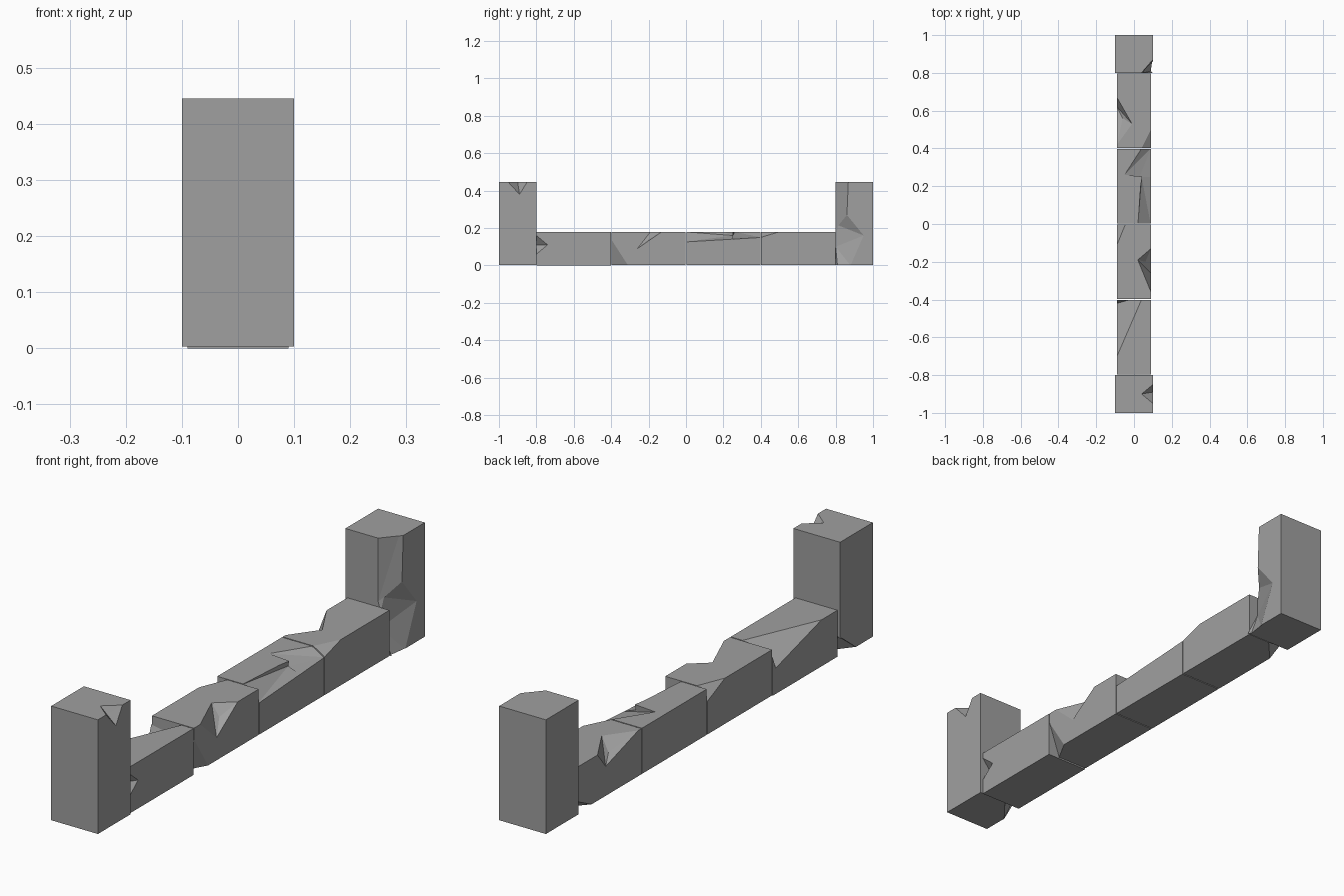
import bpy, bmesh
from mathutils import Vector

cube = bpy.data.objects.get("Cube")
if cube:
    bpy.data.objects.remove(cube)

# One stone colour
stone = bpy.data.materials.new("grey_stone")
stone.use_nodes = True
GREY = (0.35, 0.35, 0.35, 1)
stone.diffuse_color = GREY
stone.node_tree.nodes["Principled BSDF"].inputs["Base Color"].default_value = GREY


def add_object(name, bm):
    mesh = bpy.data.meshes.new(name)
    bm.to_mesh(mesh)
    bm.free()
    mesh.materials.append(stone)
    obj = bpy.data.objects.new(name, mesh)
    bpy.context.collection.objects.link(obj)
    return obj


def block(name, lo, hi):
    """Box between two opposite corners."""
    bm = bmesh.new()
    bmesh.ops.create_cube(bm, size=1)
    lo, hi = Vector(lo), Vector(hi)
    for v in bm.verts:
        v.co = (lo + hi) / 2 + v.co * (hi - lo)
    return add_object(name, bm)


def chip(obj, out, *points):
    """Break a piece off: the hull of the points, swept outwards."""
    bm = bmesh.new()
    for p in points:
        bm.verts.new(p)
        bm.verts.new(Vector(p) + Vector(out) * 0.15)
    res = bmesh.ops.convex_hull(bm, input=bm.verts)
    spare = {g for g in res["geom_interior"] + res["geom_unused"]
             if isinstance(g, bmesh.types.BMVert)}
    bmesh.ops.delete(bm, geom=list(spare), context='VERTS')
    bmesh.ops.recalc_face_normals(bm, faces=bm.faces)
    cutter = add_object(obj.name + "_chip_cutter", bm)
    cutter.hide_render = True
    cutter.hide_viewport = True
    cutter.display_type = 'WIRE'
    mod = obj.modifiers.new("chip", 'BOOLEAN')
    mod.operation, mod.solver, mod.object = 'DIFFERENCE', 'EXACT', cutter


# End pillars
TOP = 0.445
front_pillar = block("front_pillar", (-.1, -1, .003), (.1, -.8, TOP))
back_pillar = block("back_pillar", (-.1, .8, .003), (.1, 1, TOP))

# Row of four wall blocks
H = 0.18
W = 0.09
walls = [block(f"wall_block_{i + 1}", (-W, -.798 + .4 * i, 0 if i == 0 else .003),
               (W, -.402 + .4 * i, H)) for i in range(4)]

# Front pillar: nick in the top edge, broken lower corner
chip(front_pillar, (1, 0, 1), (.04, -.9, TOP), (.1, -.85, TOP), (.1, -.95, TOP),
     (.1, -.89, .38), (.07, -.89, .42))
chip(front_pillar, (-1, 1, -.4), (-.1, -.9, 0), (-.1, -.81, .07), (-.02, -.8, 0),
     (-.085, -.8, .08))

# Back pillar: long chamfer on the inner corner, wider scoop at the foot
chip(back_pillar, (1, -1, 0), (.04, .8, .5), (.1, .87, .5), (.1, .86, .26),
     (.04, .8, .2), (.07, .8, .1), (.1, .83, .1))
chip(back_pillar, (1, -1, 0), (.1, .86, .27), (.1, .95, .16), (.1, .88, 0),
     (.05, .8, .22), (.05, .8, .1), (.09, .81, 0), (.07, .86, .15))

# First wall block: long slope on the far edge, nick beside the pillar
chip(walls[0], (-1, .3, 1), (.04, -.4, H), (-.07, -.46, .166), (-W, -.7, H),
     (-W, -.42, .1), (-.02, -.4, .14))
chip(walls[0], (1, -1, 0), (W, -.8, .16), (W, -.8, .06), (W, -.74, .11),
     (.05, -.8, .11))

# Second wall block: notch, broken foot, sloped corner
chip(walls[1], (1, 0, 1), (.02, -.19, H), (W, -.13, H), (W, -.36, H),
     (W, -.26, .09), (.06, -.2, .14))
chip(walls[1], (1, -1, -.5), (W, -.4, .14), (W, -.38, .04), (W, -.31, 0),
     (.04, -.4, 0))
chip(walls[1], (-1, 1, 1), (-W, -.11, H), (-.045, 0, H), (-W, 0, .13))

# Third wall block: strip off the near top edge, wider at one end
chip(walls[2], (1, 0, 1), (.02, -.01, H), (W, -.01, .125), (.035, .2, H),
     (.04, .25, .16), (W, .41, .15), (.07, .41, H))
chip(walls[2], (1, 0, 1), (-.05, .26, H), (.04, .4, H), (.03, .25, .155),
     (W, .25, .14), (W, .4, .15))

# Fourth wall block: deep notch, two small broken corners
chip(walls[3], (-1, 0, 1), (-W, .67, H), (-.01, .53, H), (-W, .42, H),
     (-W, .62, .117), (-.06, .56, .14))
chip(walls[3], (1, -1, 1), (.04, .4, H), (W, .5, H), (W, .4, .15))
chip(walls[3], (-1, 1, -1), (-W, .7, 0), (-W, .8, .05), (0, .8, 0))
